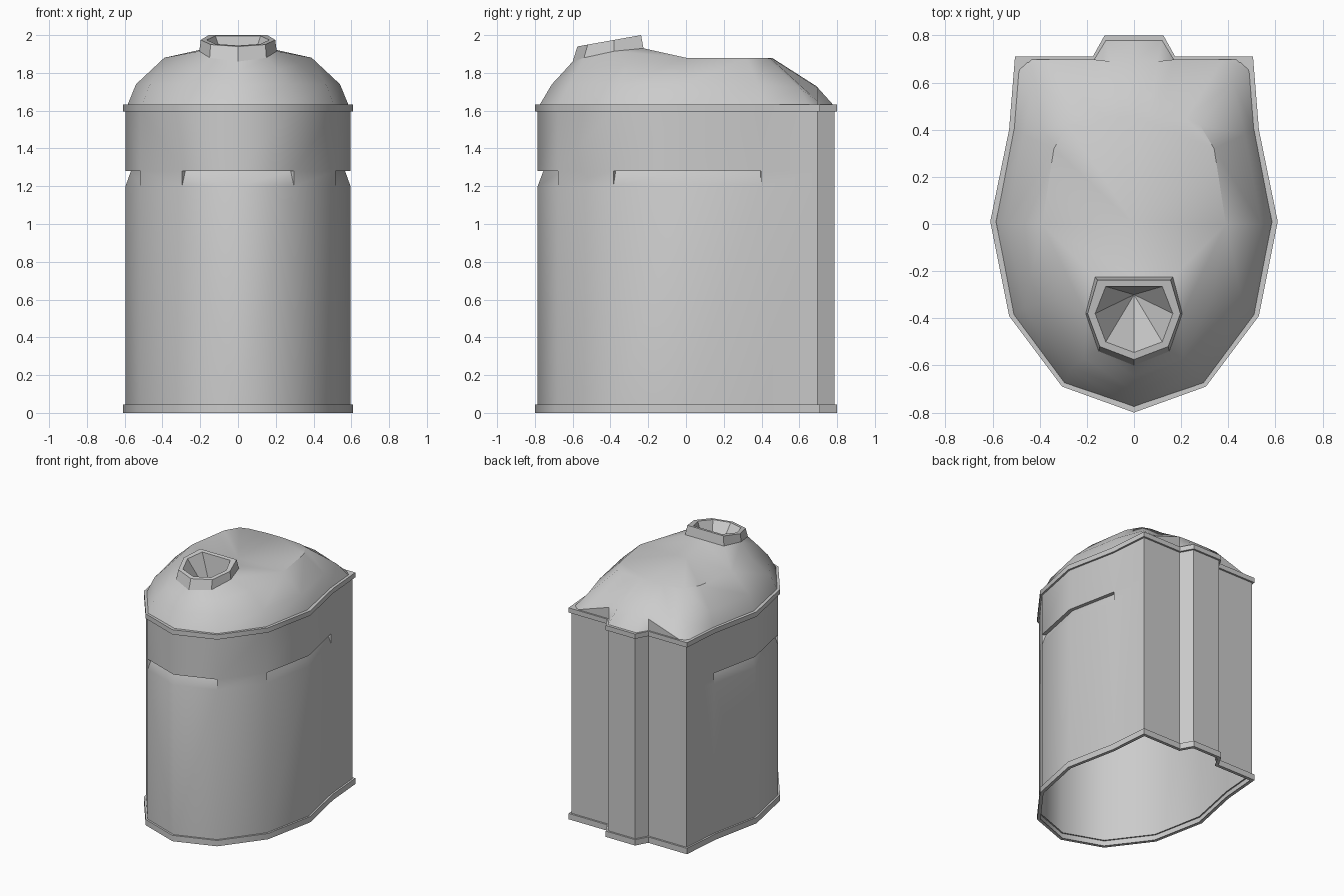
import bpy, bmesh
from mathutils import Matrix, Vector

if "Cube" in bpy.data.objects:
    bpy.data.objects.remove(bpy.data.objects["Cube"])

# Half footprint, front centre round the right side to back centre
OUTLINE = [(0, -.80), (.305, -.69), (.53, -.39), (.61, .01), (.53, .40),
           (.505, .71), (.175, .71), (.125, .80), (0, .80)]


def inset(pts, d):
    """Mitred inward offset of the half footprint."""
    full = [(-pts[1][0], pts[1][1])] + pts + [(-pts[-2][0], pts[-2][1])]
    out = []
    for a, b, c in zip(full, full[1:], full[2:]):
        d1 = (Vector(b) - Vector(a)).normalized()
        d2 = (Vector(c) - Vector(b)).normalized()
        n1, n2 = Vector((d1.y, -d1.x)), Vector((d2.y, -d2.x))
        p = Vector(b) - (n1 + n2) * d / (1 + n1.dot(n2))
        out.append((p.x, p.y))
    return out


def at(pts, z):
    return [(x, y, z) for x, y in pts]


def strip(faces, a, b):
    """Quads between two matching rows of points."""
    for i in range(len(a) - 1):
        faces.append([a[i], a[i + 1], b[i + 1], b[i]])


def build(name, faces, angle=40):
    """Mirror half the faces across x and make a shaded object."""
    bm = bmesh.new()
    for f in faces:
        bm.faces.new([bm.verts.new(p) for p in f])
    bmesh.ops.remove_doubles(bm, verts=bm.verts, dist=.0005)
    bmesh.ops.mirror(bm, geom=bm.verts[:] + bm.edges[:] + bm.faces[:],
                     matrix=Matrix.Identity(4), merge_dist=.0005, axis='X')
    bmesh.ops.remove_doubles(bm, verts=bm.verts, dist=.0005)
    bmesh.ops.recalc_face_normals(bm, faces=bm.faces)
    me = bpy.data.meshes.new(name)
    bm.to_mesh(me)
    bm.free()
    ob = bpy.data.objects.new(name, me)
    bpy.context.collection.objects.link(ob)
    bpy.ops.object.select_all(action='DESELECT')
    ob.select_set(True)
    bpy.context.view_layer.objects.active = ob
    bpy.ops.object.shade_smooth_by_angle(angle=angle * 3.14159 / 180)
    return ob


BODY = inset(OUTLINE, .014)

# Rims at the foot and the shoulder
for name, z0, z1 in (("bottom_rim", 0, .045), ("top_rim", 1.595, 1.632)):
    inner = inset(OUTLINE, .024)
    rows = [at(inner, z0), at(OUTLINE, z0), at(OUTLINE, z1), at(inner, z1)]
    faces = []
    for a, b in zip(rows, rows[1:]):
        strip(faces, a, b)
    build(name, faces)

# Body wall, open below, with finger recesses on the front and sides
faces = []
strip(faces, at(BODY, .005), at(BODY, 1.2))
strip(faces, at(BODY, 1.28), at(BODY, 1.61))
low, top, deep = at(BODY, 1.2), at(BODY, 1.28), at(inset(BODY, .028), 1.28)
for i in range(len(BODY) - 1):
    if i in (0, 2, 3):
        strip(faces, low[i:i + 2], deep[i:i + 2])
        strip(faces, deep[i:i + 2], top[i:i + 2])
    else:
        strip(faces, low[i:i + 2], top[i:i + 2])
for i in (1, 2, 4):
    faces.append([low[i], top[i], deep[i]])
build("body", faces)

# Domed shoulder: three rings blending into the spout base
R0 = at([(0, -.775), (.295, -.675), (.51, -.385), (.585, .01), (.51, .40),
         (.49, .65), (.44, .698), (.17, .698), (.12, .78), (0, .78)], 1.63)
R1 = [(0, -.71, 1.74), (.27, -.615, 1.74), (.465, -.355, 1.74), (.54, 0, 1.74),
      (.47, .38, 1.74), (.42, .60, 1.72), (.38, .698, 1.65), (.17, .698, 1.72),
      (.1, .69, 1.73), (0, .69, 1.73)]
R2 = [(0, -.645, 1.81), (.21, -.57, 1.82), (.33, -.32, 1.845), (.39, 0, 1.88),
      (.34, .32, 1.88), (.28, .42, 1.88), (.22, .45, 1.875), (.12, .45, 1.88),
      (.06, .455, 1.88), (0, .455, 1.88)]
S = [(0, -.60, 1.86), (.15, -.54, 1.88), (.205, -.38, 1.915),
     (.165, -.225, 1.93), (0, -.225, 1.93)]
C = (0, 0, 1.88)
faces = []
strip(faces, R0, R1)
strip(faces, R1, R2)
strip(faces, R2[:3], S[:3])
faces += [[R2[2], R2[3], S[2]], [R2[3], S[3], S[2]], [R2[3], C, S[4], S[3]],
          R2[3:] + [C]]
# flat corner of the shoulder behind the dome
faces.append([(.505, .708, 1.63), R0[5], R0[6]])
build("dome", faces)


# Seven-sided tilted spout with a tapering hole
def tilt(pts):
    return [(x, y, 1.94 + .06 * (y + .575) / .337) for x, y in pts]


lip = tilt([(0, -.575), (.145, -.52), (.197, -.38), (.155, -.238), (0, -.238)])
hole = tilt([(0, -.545), (.12, -.50), (.165, -.38), (.12, -.265), (0, -.265)])
faces = []
strip(faces, S, lip)
strip(faces, lip, hole)
for i in range(4):
    faces.append([hole[i], hole[i + 1], (0, -.30, 1.65)])
build("spout", faces, 35)
